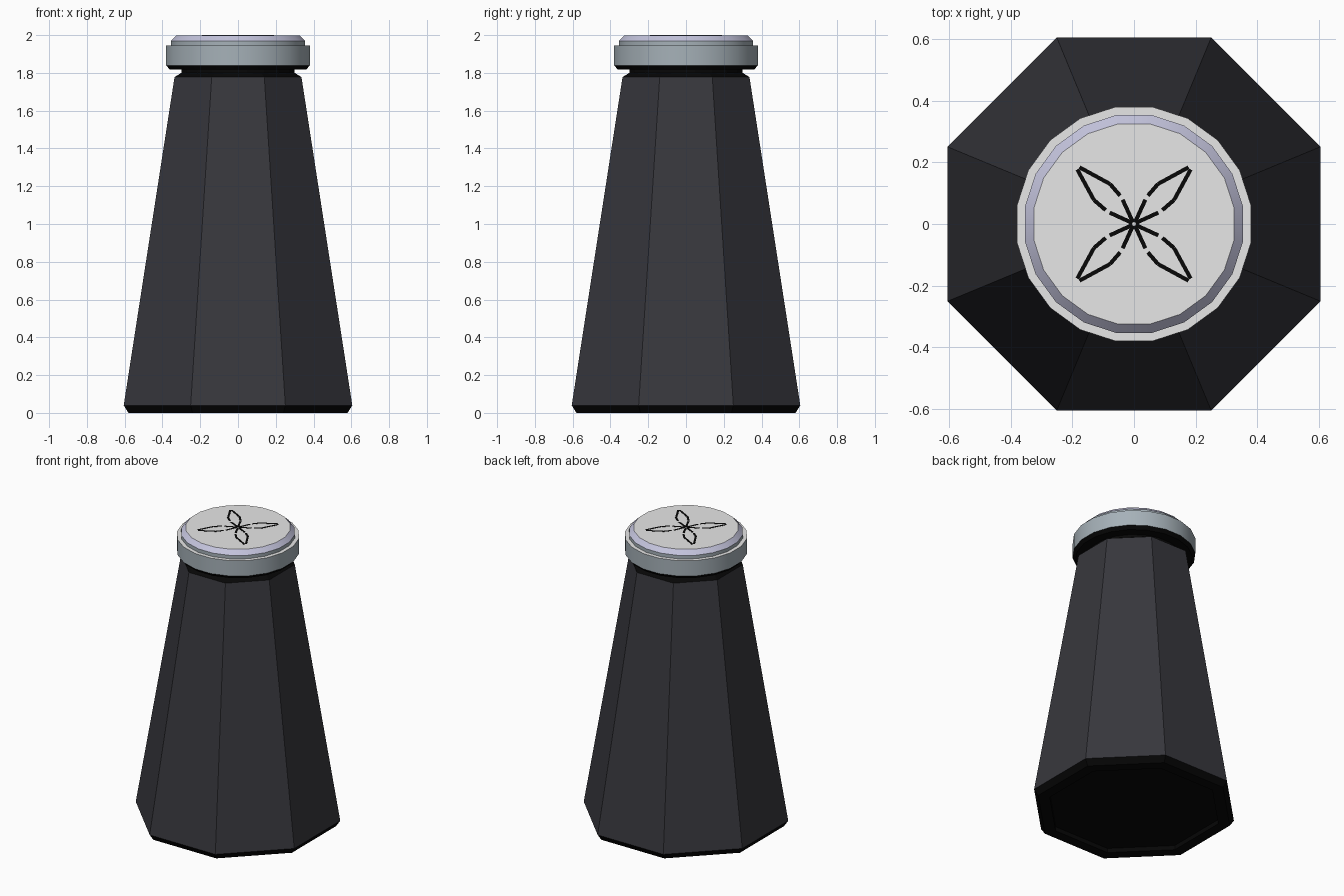
import bpy, bmesh, math
from mathutils import Vector

if "Cube" in bpy.data.objects:
    bpy.data.objects.remove(bpy.data.objects["Cube"])


def material(name, *rgb):
    m = bpy.data.materials.new(name)
    m.diffuse_color = (*rgb, 1)
    m.use_nodes = True
    m.node_tree.nodes["Principled BSDF"].inputs["Base Color"].default_value = m.diffuse_color
    return m


DARK = material("dark grey", .038, .038, .046)
LIGHT = material("light grey", .8, .8, .8)
STEEL = material("steel blue grey", .38, .44, .48)
LILAC = material("pale lilac", .55, .55, .72)
BLACK = material("black", .002, .002, .002)


def finish(name, bm, mats):
    bmesh.ops.recalc_face_normals(bm, faces=bm.faces)
    me = bpy.data.meshes.new(name)
    bm.to_mesh(me)
    bm.free()
    for m in mats:
        me.materials.append(m)
    ob = bpy.data.objects.new(name, me)
    bpy.context.collection.objects.link(ob)
    return ob


def lathe(name, profile, sides, mats, bands):
    """Stack polygons (flat-to-centre distance, height); bands = material of each level."""
    bm = bmesh.new()
    rings = []
    for apothem, z in profile:
        r = apothem / math.cos(math.pi / sides)
        rings.append([bm.verts.new((r * math.cos((i + .5) * math.tau / sides),
                                    r * math.sin((i + .5) * math.tau / sides), z))
                      for i in range(sides)])
    bm.faces.new(rings[0]).material_index = bands[0]
    for a, b, mi in zip(rings, rings[1:], bands[1:]):
        for i in range(sides):
            j = (i + 1) % sides
            bm.faces.new((a[i], a[j], b[j], b[i])).material_index = mi
    bm.faces.new(rings[-1]).material_index = bands[-1]
    return finish(name, bm, mats)


# Tapered eight-sided body with black bevelled ends and a recessed base
lathe("body", [(.51, .03), (.51, 0), (.58, 0), (.605, .04), (.336, 1.778), (.30, 1.80)],
      8, [DARK, BLACK], [1, 1, 1, 1, 0, 1, 1])

# Dark neck between body and cap
lathe("neck", [(.30, 1.77), (.30, 1.825)], 20, [BLACK], [0, 0, 0])

# Stepped round cap, black underneath
cap = lathe("cap", [(.362, 1.818), (.38, 1.84), (.38, 1.946), (.354, 1.946),
                    (.354, 1.97), (.325, 1.999)], 20,
            [LIGHT, STEEL, LILAC, BLACK], [3, 3, 1, 0, 1, 2, 0])
bpy.context.view_layer.objects.active = cap
cap.select_set(True)
bpy.ops.object.shade_smooth_by_angle(angle=math.radians(30))

# Four outlined petals on the cap, as thin strips
STROKES = [[(.177, .184), (.078, .13), (.045, .092)],
           [(.037, .079), (.003, .005)]]
bm = bmesh.new()


def strip(p, q, width=.013, z0=1.997, z1=2.0):
    p, q = Vector(p), Vector(q)
    n = (q - p).normalized()
    side = Vector((-n.y, n.x)) * width / 2
    corners = [p - side, q - side, q + side, p + side]
    lo = [bm.verts.new((c.x, c.y, z0)) for c in corners]
    hi = [bm.verts.new((c.x, c.y, z1)) for c in corners]
    bm.faces.new(lo[::-1])
    bm.faces.new(hi)
    for i in range(4):
        j = (i + 1) % 4
        bm.faces.new((lo[i], lo[j], hi[j], hi[i]))


for sx in (-1, 1):
    for sy in (-1, 1):
        for swap in (False, True):
            for path in STROKES:
                pts = [(y, x) if swap else (x, y) for x, y in path]
                pts = [(x * sx, y * sy) for x, y in pts]
                for p, q in zip(pts, pts[1:]):
                    strip(p, q)
finish("petal_outlines", bm, [BLACK])
